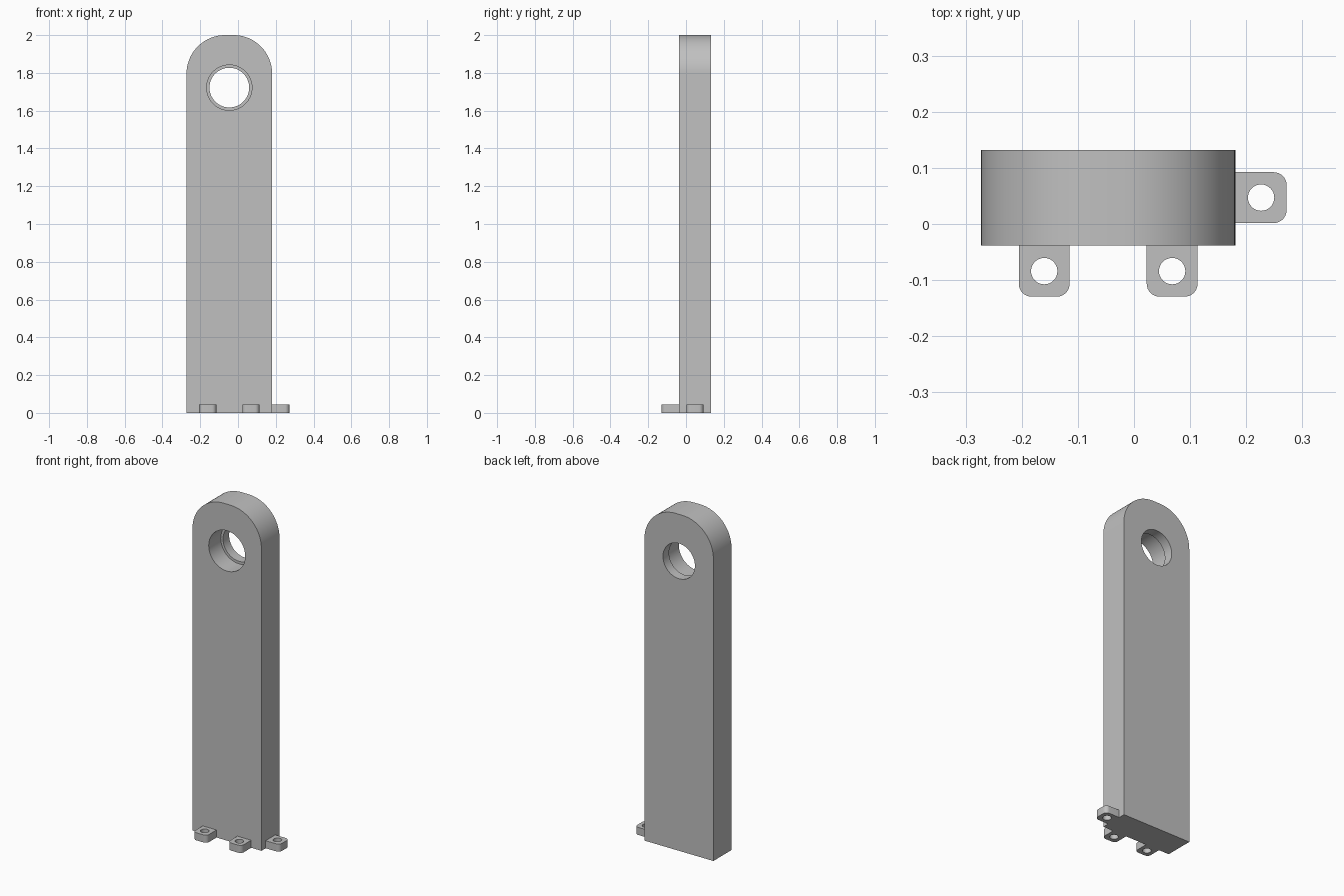
import bpy
import bmesh
from math import cos, sin, pi, radians
from mathutils import Matrix, Vector

cube = bpy.data.objects.get("Cube")
if cube:
    bpy.data.objects.remove(cube, do_unlink=True)

GREY = (0.53, 0.53, 0.53, 1)
metal = bpy.data.materials.new("plain grey")
metal.use_nodes = True
metal.diffuse_color = GREY
bsdf = next(n for n in metal.node_tree.nodes if n.type == 'BSDF_PRINCIPLED')
bsdf.inputs["Base Color"].default_value = GREY


def tombstone(half_width, bottom, top, radius, steps):
    """Rectangle outline whose two upper corners are rounded."""
    pts = [(-half_width, bottom), (half_width, bottom)]
    for side, start in ((1, 0), (-1, pi / 2)):
        for i in range(steps + 1):
            a = start + i * pi / 2 / steps
            pts.append((side * (half_width - radius) + radius * cos(a),
                        top - radius + radius * sin(a)))
    return pts


def extrude_outline(name, outline, depth, matrix):
    """Solid from an outline in local xy, raised along local z."""
    bm = bmesh.new()
    face = bm.faces.new([bm.verts.new((x, y, 0)) for x, y in outline])
    result = bmesh.ops.extrude_face_region(bm, geom=[face])
    raised = [v for v in result["geom"] if isinstance(v, bmesh.types.BMVert)]
    bmesh.ops.translate(bm, verts=raised, vec=(0, 0, depth))
    bmesh.ops.recalc_face_normals(bm, faces=bm.faces)
    bm.transform(matrix)
    mesh = bpy.data.meshes.new(name)
    bm.to_mesh(mesh)
    bm.free()
    mesh.materials.append(metal)
    obj = bpy.data.objects.new(name, mesh)
    bpy.context.collection.objects.link(obj)
    return obj


def select_only(obj):
    bpy.ops.object.select_all(action='DESELECT')
    obj.select_set(True)
    bpy.context.view_layer.objects.active = obj


def drill(obj, radius, depth, matrix, sides):
    """Cut a round hole and discard the cutter."""
    circle = [(radius * cos(2 * pi * i / sides), radius * sin(2 * pi * i / sides))
              for i in range(sides)]
    cutter = extrude_outline("hole_cutter", circle, depth, matrix)
    cutter.hide_render = True
    mod = obj.modifiers.new("hole", 'BOOLEAN')
    mod.operation = 'DIFFERENCE'
    mod.solver = 'EXACT'
    mod.object = cutter
    select_only(obj)
    bpy.ops.object.modifier_apply(modifier=mod.name)
    bpy.data.objects.remove(cutter, do_unlink=True)


def finish(obj):
    select_only(obj)
    bpy.ops.object.shade_smooth_by_angle(angle=radians(30))


# Upright plate with rounded top; local z of the outline runs to the front
CENTRE_X, FRONT, BACK = -0.046, -0.038, 0.132
upright = Matrix.Rotation(pi / 2, 4, 'X')
plate = extrude_outline("upright_plate", tombstone(0.2265, 0, 2, 0.204, 24),
                        BACK - FRONT,
                        Matrix.Translation((CENTRE_X, BACK, 0)) @ upright)

# Through hole, then the wider recess from the front that leaves a rear lip
for radius, start, depth in ((0.105, BACK + 0.05, 0.3), (0.12, FRONT + 0.113, 0.2)):
    place = Matrix.Translation((CENTRE_X, start, 1.722)) @ upright
    drill(plate, radius, depth, place, 64)
finish(plate)

# Drilled mounting tabs: two on the front, one on the left side
TABS = (("front_right_tab", (-0.16, FRONT), -pi),
        ("front_left_tab", (0.068, FRONT), -pi),
        ("left_side_tab", (0.1805, 0.047), -pi / 2))
for name, (x, y), turn in TABS:
    place = Matrix.Translation((x, y, 0)) @ Matrix.Rotation(turn, 4, 'Z')
    tab = extrude_outline(name, tombstone(0.0453, 0, 0.0915, 0.023, 8), 0.045, place)
    drill(tab, 0.0235, 0.2, place @ Matrix.Translation(Vector((0, 0.046, -0.1))), 32)
    finish(tab)
